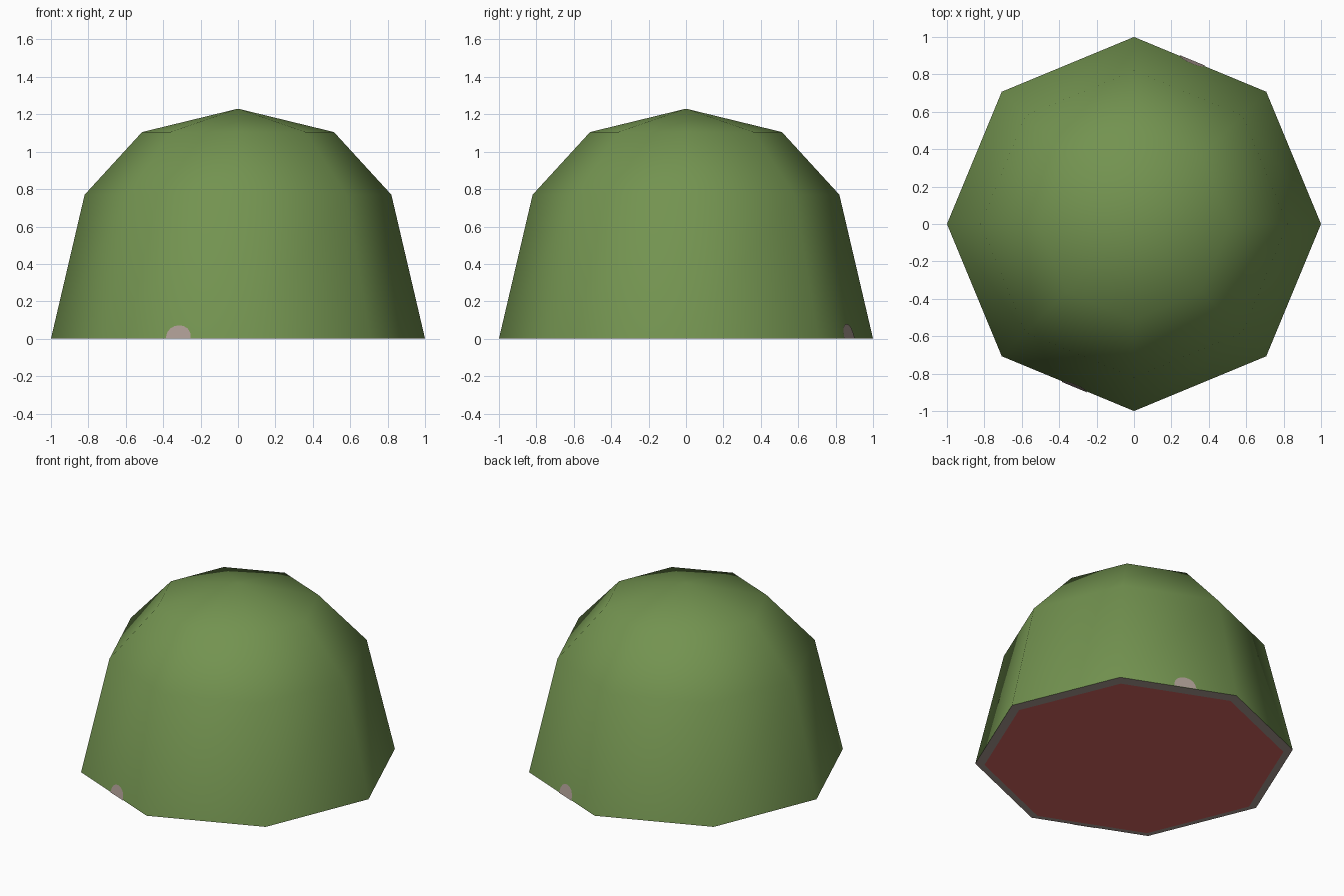
import bpy, bmesh, math
from mathutils import Vector

if "Cube" in bpy.data.objects:
    bpy.data.objects.remove(bpy.data.objects["Cube"])

SIDES = 8
PROFILE = [(1.0, 0.0), (0.82, 0.77), (0.513, 1.105)]   # radius, height
APEX = 1.23


def srgb(r, g, b):
    lin = lambda c: (c / 12.92 if c <= 0.04045 else ((c + 0.055) / 1.055) ** 2.4)
    return (lin(r / 255), lin(g / 255), lin(b / 255), 1)


def material(name, colour):
    m = bpy.data.materials.new(name)
    m.diffuse_color = colour
    m.use_nodes = True
    m.node_tree.nodes["Principled BSDF"].inputs["Base Color"].default_value = m.diffuse_color
    return m


green = material("green rind", srgb(115, 147, 80))
pale = material("pale rind", srgb(172, 155, 147))
red = material("red flesh", srgb(210, 102, 97))


def ring_point(k, r, z, cx=0.0, cy=0.0):
    a = math.tau * k / SIDES
    return Vector((cx + r * math.cos(a), cy + r * math.sin(a), z))


def finish(bm, name, mats):
    me = bpy.data.meshes.new(name)
    bm.to_mesh(me)
    bm.free()
    for m in mats:
        me.materials.append(m)
    ob = bpy.data.objects.new(name, me)
    bpy.context.collection.objects.link(ob)
    return ob


# Half fruit: faceted dome closed by a flat cut face with a pale border
bm = bmesh.new()
rings = [[bm.verts.new(ring_point(k, r, z)) for k in range(SIDES)] for r, z in PROFILE]
inner = [bm.verts.new(ring_point(k, 0.942, 0, -0.014, -0.017)) for k in range(SIDES)]
apex = bm.verts.new((0, 0, APEX))
for k in range(SIDES):
    n = (k + 1) % SIDES
    for lo, hi in zip(rings, rings[1:]):
        bm.faces.new((lo[k], lo[n], hi[n], hi[k]))
    bm.faces.new((rings[-1][k], rings[-1][n], apex))
    bm.faces.new((rings[0][n], rings[0][k], inner[k], inner[n])).material_index = 1
bm.faces.new(inner[::-1]).material_index = 2
dome = finish(bm, "fruit_half", [green, pale, red])
bpy.context.view_layer.objects.active = dome
dome.select_set(True)
bpy.ops.object.shade_smooth_by_angle(angle=math.radians(60))


# Small pale patches at the foot of two opposite side faces
def patch(name, k, t_mid, half, height):
    def on_side(t, z):
        r = 1 - (1 - PROFILE[1][0]) * z / PROFILE[1][1]
        return ring_point(k, r, z).lerp(ring_point(k + 1, r, z), t)
    a = on_side(0, 0)
    normal = (on_side(1, 0) - a).cross(on_side(0, 0.5) - a).normalized()
    b = bmesh.new()
    verts = []
    for i in range(9):
        ang = math.pi * i / 8
        p = on_side(t_mid + half * math.cos(ang), height * math.sin(ang) ** 0.8 if 0 < i < 8 else 0)
        verts.append(b.verts.new(p + normal * 0.004 - Vector((0, 0, normal.z * 0.004))))
    b.faces.new(verts)
    finish(b, name, [pale])


patch("back_patch", 1, 0.56, 0.095, 0.08)
patch("front_patch", 5, 0.55, 0.095, 0.072)
